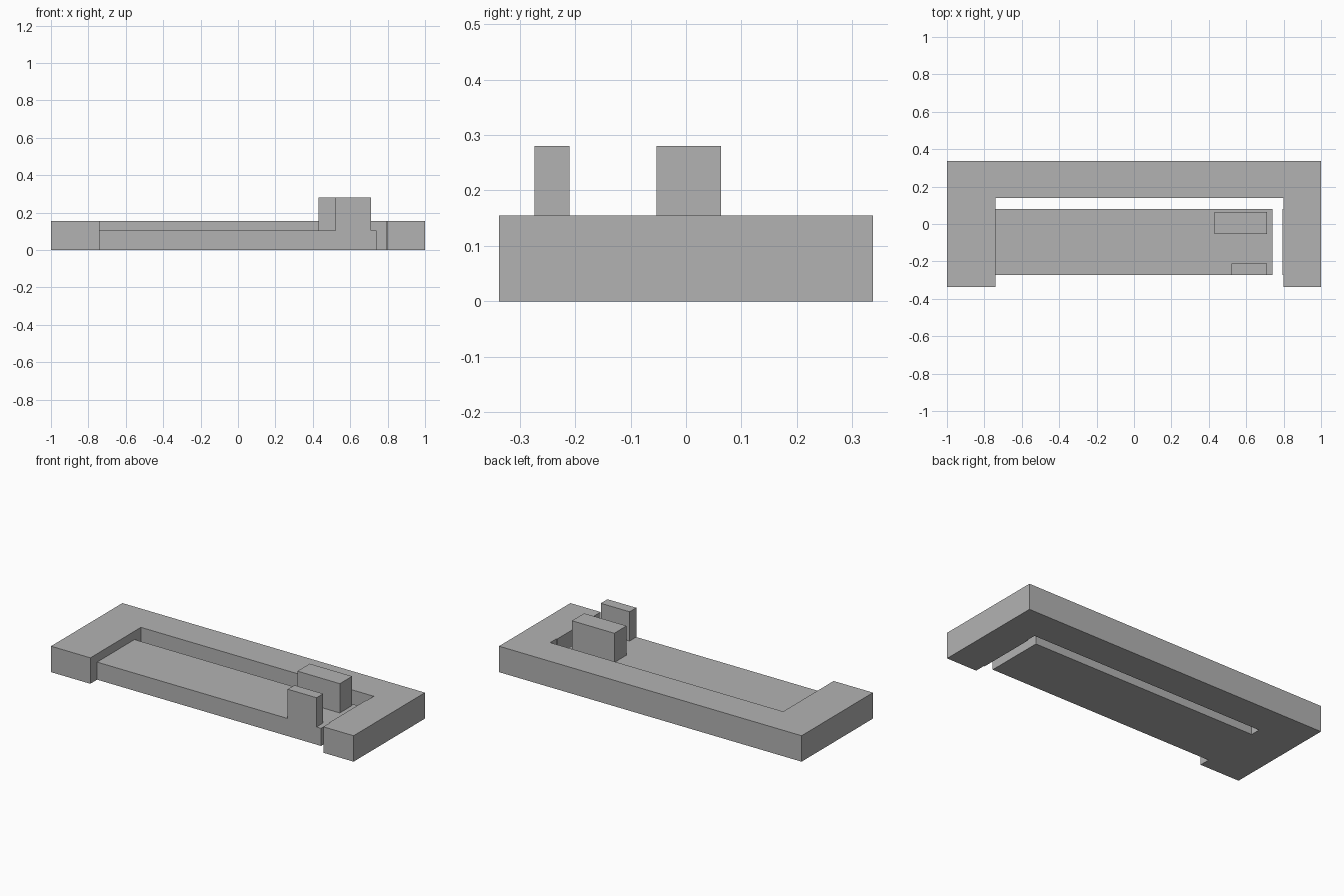
import bpy
import bmesh

cube = bpy.data.objects.get("Cube")
if cube:
    bpy.data.objects.remove(cube, do_unlink=True)

grey = bpy.data.materials.new("plain grey")
grey.use_nodes = True
grey.diffuse_color = (0.45, 0.45, 0.45, 1)
grey.node_tree.nodes["Principled BSDF"].inputs["Base Color"].default_value = (0.45, 0.45, 0.45, 1)


def extrude_outline(name, outline, bottom, top):
    """Flat outline in plan, raised into a solid."""
    bm = bmesh.new()
    face = bm.faces.new([bm.verts.new((x, y, bottom)) for x, y in outline])
    raised = bmesh.ops.extrude_face_region(bm, geom=[face])["geom"]
    verts = [v for v in raised if isinstance(v, bmesh.types.BMVert)]
    bmesh.ops.translate(bm, verts=verts, vec=(0, 0, top - bottom))
    bmesh.ops.recalc_face_normals(bm, faces=bm.faces)
    mesh = bpy.data.meshes.new(name)
    bm.to_mesh(mesh)
    bm.free()
    mesh.materials.append(grey)
    obj = bpy.data.objects.new(name, mesh)
    bpy.context.collection.objects.link(obj)
    return obj


def box(name, x0, x1, y0, y1, bottom, top):
    return extrude_outline(name, [(x0, y0), (x1, y0), (x1, y1), (x0, y1)], bottom, top)


FLOOR, RIM, TOP = 0.105, 0.155, 0.28
FRONT = -0.273

# U-shaped surround, open at the front, with a shallow step on the left arm
extrude_outline("surround", [
    (-1, -0.337), (-0.74, -0.337), (-0.74, 0.14), (0.8, 0.14),
    (0.8, 0.08), (0.795, 0.08), (0.795, FRONT), (0.8, FRONT),
    (0.8, -0.337), (1, -0.337), (1, 0.337), (-1, 0.337)], 0, RIM)

# Lower platform joined to the right arm
box("platform", -0.74, 0.74, FRONT, 0.08, 0, FLOOR)

# Raised blocks on the platform
box("large_block", 0.43, 0.71, -0.053, 0.063, FLOOR, TOP)
box("small_block", 0.52, 0.71, FRONT, -0.21, FLOOR, TOP)
